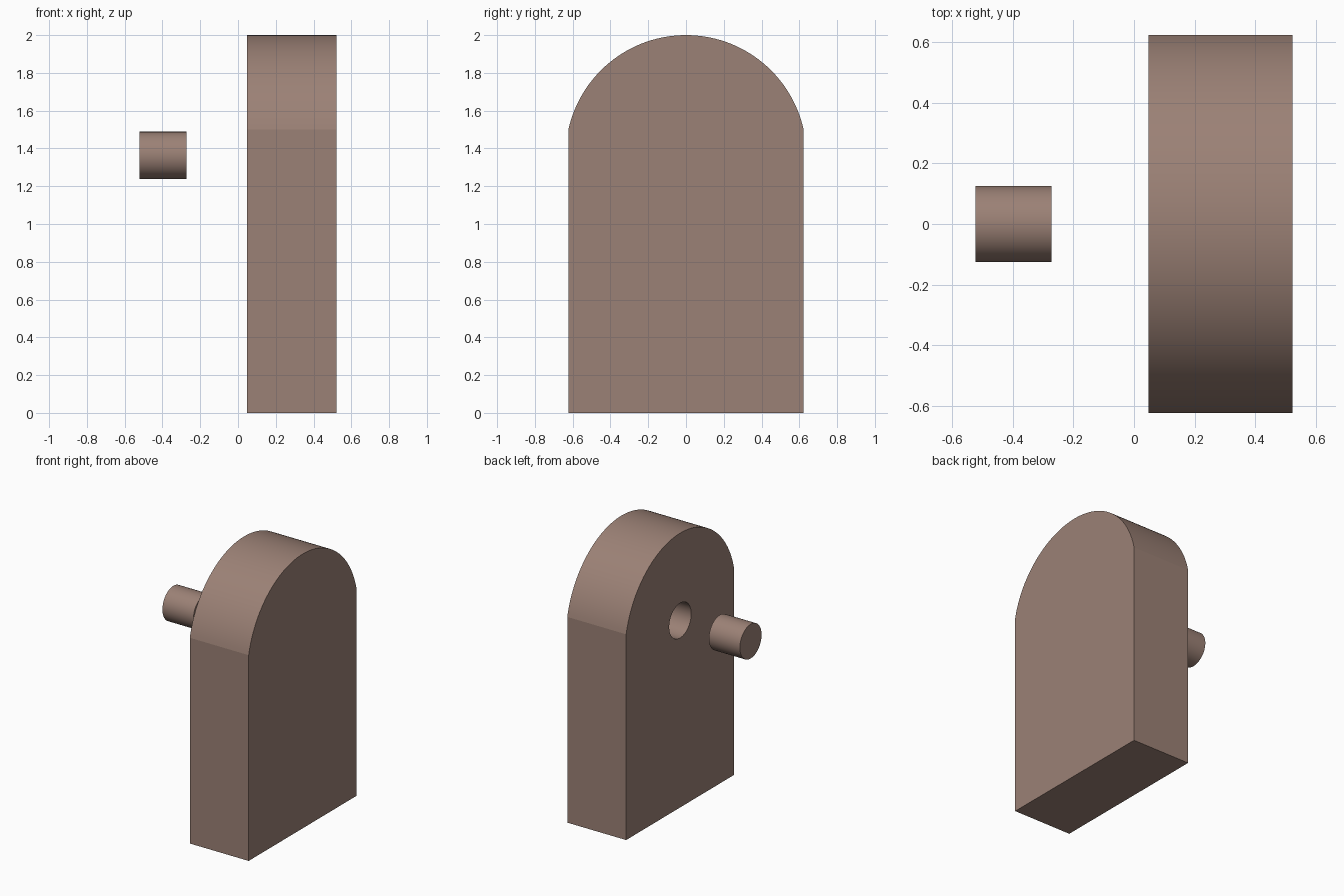
import bpy, bmesh, math

if "Cube" in bpy.data.objects:
    bpy.data.objects.remove(bpy.data.objects["Cube"])

PIN_R, PIN_LEN, AXIS_Z = 0.125, 0.25, 1.3635
X0, X1, HALF_W, SHOULDER, TOP = 0.047, 0.522, 0.6225, 1.5, 2.0

mat = bpy.data.materials.new("brown")
mat.diffuse_color = (0.33, 0.22, 0.18, 1)
mat.use_nodes = True
mat.node_tree.nodes["Principled BSDF"].inputs["Base Color"].default_value = mat.diffuse_color


def finish(obj):
    obj.data.materials.clear()
    obj.data.materials.append(mat)
    bpy.ops.object.select_all(action='DESELECT')
    obj.select_set(True)
    bpy.context.view_layer.objects.active = obj
    bpy.ops.object.shade_smooth_by_angle(angle=math.radians(10))


def x_cylinder(name, x_start, x_end, radius):
    bpy.ops.mesh.primitive_cylinder_add(
        vertices=64, radius=radius, depth=x_end - x_start,
        location=((x_start + x_end) / 2, 0, AXIS_Z), rotation=(0, math.pi / 2, 0))
    obj = bpy.context.object
    obj.name = name
    return obj


# Plate: rectangle with an arched top, extruded along x
radius = (HALF_W ** 2 + (TOP - SHOULDER) ** 2) / (2 * (TOP - SHOULDER))
centre = TOP - radius
a0 = math.asin((SHOULDER - centre) / radius)
steps = 64
profile = [(-HALF_W, 0), (HALF_W, 0)]
for i in range(steps + 1):
    a = a0 + (math.pi - 2 * a0) * i / steps
    profile.append((radius * math.cos(a), centre + radius * math.sin(a)))

bm = bmesh.new()
face = bm.faces.new([bm.verts.new((X0, y, z)) for y, z in profile])
ext = bmesh.ops.extrude_face_region(bm, geom=[face])
moved = [g for g in ext["geom"] if isinstance(g, bmesh.types.BMVert)]
bmesh.ops.translate(bm, verts=moved, vec=(X1 - X0, 0, 0))
bmesh.ops.recalc_face_normals(bm, faces=bm.faces)
mesh = bpy.data.meshes.new("arched_plate")
bm.to_mesh(mesh)
bm.free()
plate = bpy.data.objects.new("arched_plate", mesh)
bpy.context.collection.objects.link(plate)

# Blind socket in the left face that takes the pin
cutter = x_cylinder("socket_cutter", X0 - 0.1, X0 + PIN_LEN, PIN_R + 0.002)
cutter.hide_render = True
mod = plate.modifiers.new("socket", 'BOOLEAN')
mod.operation, mod.solver, mod.object = 'DIFFERENCE', 'EXACT', cutter
bpy.context.view_layer.objects.active = plate
bpy.ops.object.modifier_apply(modifier=mod.name)
bpy.data.objects.remove(cutter)
finish(plate)

# Loose pin, in line with the socket
finish(x_cylinder("pin", -X1, -X1 + PIN_LEN, PIN_R))
